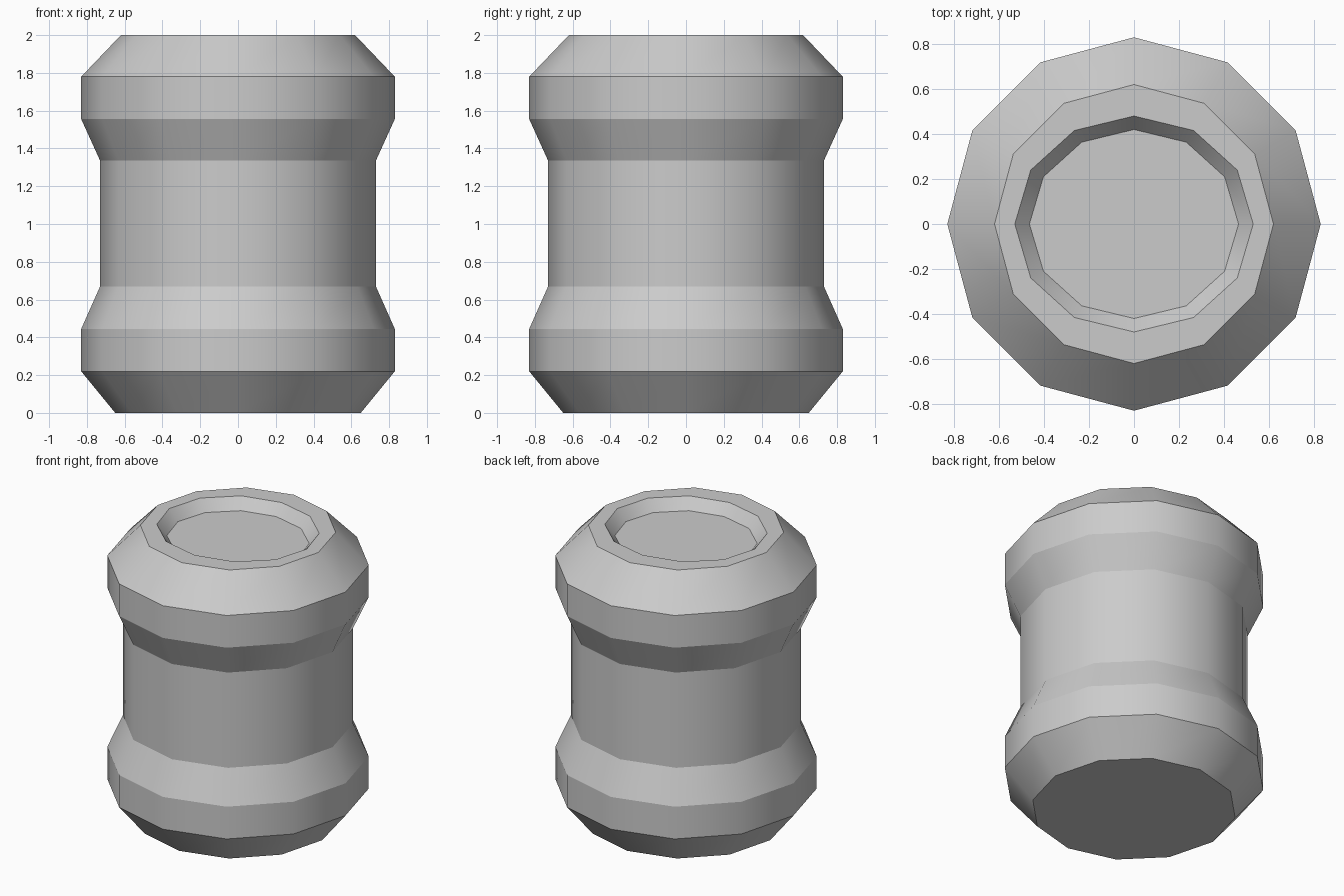
import bpy, bmesh
from math import cos, sin, pi

if "Cube" in bpy.data.objects:
    bpy.data.objects.remove(bpy.data.objects["Cube"])

SIDES = 12
# Profile rings from base to recess floor: (x radius, y radius, z)
RINGS = [
    (0.65, 0.65, 0.0), (0.83, 0.83, 0.22), (0.83, 0.83, 0.445),
    (0.73, 0.73, 0.67), (0.73, 0.73, 1.335), (0.83, 0.83, 1.555),
    (0.83, 0.83, 1.78), (0.62, 0.62, 2.0),
    (0.53, 0.48, 2.0), (0.465, 0.42, 1.925),   # slightly oval recess
]

bm = bmesh.new()


def ring(rx, ry, z):
    return [bm.verts.new((rx * cos(2 * pi * i / SIDES), ry * sin(2 * pi * i / SIDES), z))
            for i in range(SIDES)]


# Barrel bands, rim and recess wall
loops = [ring(*r) for r in RINGS]
for a, b in zip(loops, loops[1:]):
    for i in range(SIDES):
        j = (i + 1) % SIDES
        bm.faces.new((a[i], a[j], b[j], b[i])).smooth = True
    # Crisp edge around each band
    for l in (a, b):
        for i in range(SIDES):
            bm.edges.get((l[i], l[(i + 1) % SIDES])).smooth = False

# Flat base and recess floor
bm.faces.new(loops[0][::-1])
bm.faces.new(loops[-1])

mesh = bpy.data.meshes.new("canister_body")
bm.to_mesh(mesh)
bm.free()
body = bpy.data.objects.new("canister_body", mesh)
bpy.context.collection.objects.link(body)
